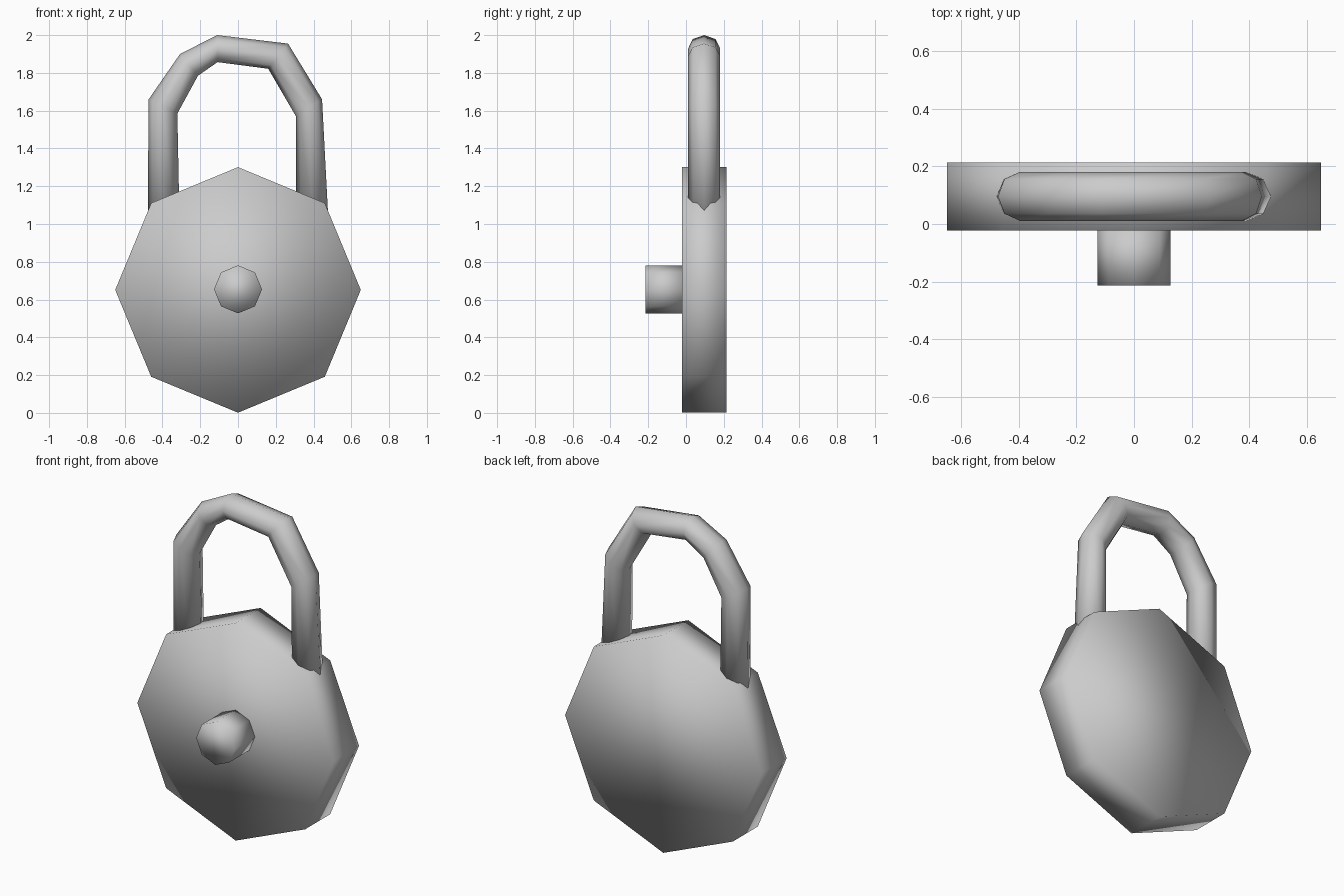
import bpy, bmesh, math
from mathutils import Vector

if "Cube" in bpy.data.objects:
    bpy.data.objects.remove(bpy.data.objects["Cube"])


def disc(name, radius, y0, y1, z):
    """Eight-sided cylinder lying along y."""
    bpy.ops.mesh.primitive_cylinder_add(
        vertices=8, radius=radius, depth=y1 - y0,
        location=(0, (y0 + y1) / 2, z), rotation=(math.pi / 2, 0, 0))
    ob = bpy.context.object
    ob.name = name
    bpy.ops.object.shade_smooth()
    return ob


# Lock body and dial knob
disc("lock_body", 0.65, -0.022, 0.214, 0.651)
disc("dial_knob", 0.127, -0.214, -0.01, 0.654)

# Shackle: each ring is set by its outer and inner (x, z) points
rings = [
    ((-0.478, 1.03), (-0.310, 1.03)),
    ((-0.473, 1.66), (-0.321, 1.585)),
    ((-0.307, 1.90), (-0.212, 1.785)),
    ((-0.110, 2.00), (-0.108, 1.857)),
    ((0.265, 1.955), (0.160, 1.822)),
    ((0.445, 1.66), (0.307, 1.57)),
    ((0.478, 1.03), (0.307, 1.03)),
]
SIDES, Y_MID, HALF_Y = 8, 0.096, 0.085

bm = bmesh.new()
loops = []
for outer, inner in rings:
    o = Vector((outer[0], Y_MID, outer[1]))
    i = Vector((inner[0], Y_MID, inner[1]))
    mid, half = (o + i) / 2, (o - i) / 2
    loop = []
    for k in range(SIDES):
        a = 2 * math.pi * k / SIDES
        loop.append(bm.verts.new(
            mid + half * math.cos(a) + Vector((0, HALF_Y * math.sin(a), 0))))
    loops.append(loop)
for a, b in zip(loops, loops[1:]):
    for k in range(SIDES):
        n = (k + 1) % SIDES
        bm.faces.new((a[k], a[n], b[n], b[k]))
bm.faces.new(loops[0])
bm.faces.new(loops[-1])
bmesh.ops.recalc_face_normals(bm, faces=bm.faces)
for f in bm.faces:
    f.smooth = True
mesh = bpy.data.meshes.new("shackle")
bm.to_mesh(mesh)
bm.free()
bpy.context.collection.objects.link(bpy.data.objects.new("shackle", mesh))
